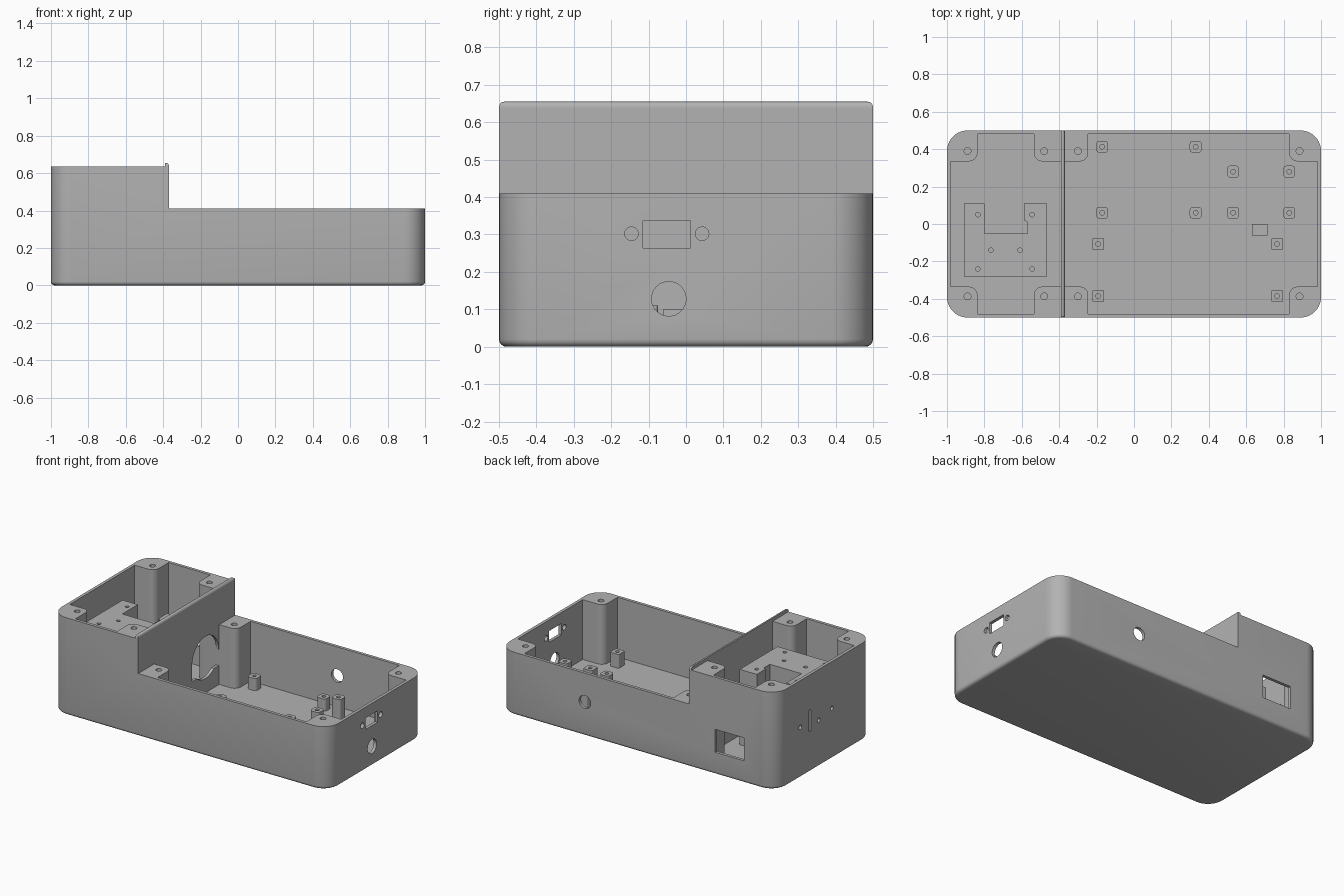
import bpy, bmesh
from math import radians
from mathutils import Matrix, Vector

if "Cube" in bpy.data.objects:
    bpy.data.objects.remove(bpy.data.objects["Cube"])

grey = bpy.data.materials.new("plain grey")
grey.use_nodes = True
grey.diffuse_color = (0.45, 0.45, 0.45, 1)
grey.node_tree.nodes["Principled BSDF"].inputs["Base Color"].default_value = grey.diffuse_color

FLOOR, LOW, HIGH = 0.02, 0.41, 0.635
WALL_L, WALL_R = -0.39, -0.37       # faces of the partition


def finish(bm, name):
    bmesh.ops.recalc_face_normals(bm, faces=bm.faces)
    mesh = bpy.data.meshes.new(name)
    bm.to_mesh(mesh)
    bm.free()
    mesh.materials.append(grey)
    obj = bpy.data.objects.new(name, mesh)
    bpy.context.collection.objects.link(obj)
    return obj


def prism(name, plan, z0, z1, radius=0, corners=(), foot=0):
    """Upright prism; chosen corners are rounded, and optionally its foot."""
    bm = bmesh.new()
    low = [bm.verts.new((x, y, z0)) for x, y in plan]
    top = [bm.verts.new((x, y, z1)) for x, y in plan]
    n = len(plan)
    bm.faces.new(low[::-1])
    bm.faces.new(top)
    for i in range(n):
        j = (i + 1) % n
        bm.faces.new((low[i], low[j], top[j], top[i]))
    if radius:
        edges = [bm.edges.get((low[i], top[i])) for i in corners]
        bmesh.ops.bevel(bm, geom=edges, offset=radius, segments=10,
                        affect='EDGES', profile=0.5)
    if foot:
        rim = [e for e in bm.edges if all(abs(v.co.z - z0) < 1e-5 for v in e.verts)]
        bmesh.ops.bevel(bm, geom=rim, offset=foot, segments=4,
                        affect='EDGES', profile=0.5)
    return finish(bm, name)


def rect(x0, x1, y0, y1):
    return [(x0, y0), (x1, y0), (x1, y1), (x0, y1)]


def box(x0, x1, y0, y1, z0, z1, name="cutter"):
    return prism(name, rect(x0, x1, y0, y1), z0, z1)


def rod(centre, r, depth, axis='Z'):
    bm = bmesh.new()
    direction = {'X': (1, 0, 0), 'Y': (0, 1, 0), 'Z': (0, 0, 1)}[axis]
    turn = Vector((0, 0, 1)).rotation_difference(Vector(direction)).to_matrix().to_4x4()
    bmesh.ops.create_cone(bm, cap_ends=True, segments=32, radius1=r, radius2=r,
                          depth=depth, matrix=Matrix.Translation(centre) @ turn)
    return finish(bm, "cutter")


def cut(target, cutter):
    mod = target.modifiers.new("cut", 'BOOLEAN')
    mod.operation, mod.solver, mod.object = 'DIFFERENCE', 'EXACT', cutter
    bpy.context.view_layer.objects.active = target
    bpy.ops.object.modifier_apply(modifier=mod.name)
    bpy.data.objects.remove(cutter)


def chamber(x0, x1, left, right):
    """Hollow whose plan leaves a screw boss in each corner."""
    y, s = 0.48, 0.335
    plan = [(x0, -s), (left, -s), (left, -y), (right, -y), (right, -s), (x1, -s),
            (x1, s), (right, s), (right, y), (left, y), (left, s), (x0, s)]
    return prism("cutter", plan, FLOOR, 0.8, 0.045, (1, 4, 7, 10))


# Case body, stepped and hollowed into two chambers
case = prism("case", rect(-1, 1, -0.5, 0.5), 0, HIGH, 0.11, range(4), 0.02)
cut(case, box(WALL_R, 1.2, -0.7, 0.7, LOW, 0.9))
cut(case, chamber(-0.98, WALL_L, -0.837, -0.535))
cut(case, chamber(WALL_R, 0.98, -0.245, 0.83))

# Screw holes in the corner bosses
for x, z in ((-0.89, HIGH), (-0.48, HIGH), (-0.30, LOW), (0.885, LOW)):
    for y in (-0.387, 0.39):
        cut(case, rod((x, y, z), 0.018, 0.3))

# Arched cable opening in the partition
cut(case, box(-0.42, -0.34, 0.055, 0.33, 0.145, 0.25))
cut(case, rod((-0.38, 0.1925, 0.25), 0.1375, 0.08, 'X'))

# Right end: connector slot, its screws and a round port
cut(case, box(0.95, 1.05, -0.115, 0.012, 0.264, 0.338))
for y, z, r in ((-0.146, 0.302, 0.018), (0.043, 0.302, 0.018), (-0.046, 0.128, 0.046)):
    cut(case, rod((1, y, z), r, 0.1, 'X'))

# Back: socket window and round port
cut(case, box(-0.77, -0.56, 0.45, 0.55, 0.145, 0.295))
cut(case, rod((0.38, 0.5, 0.222), 0.042, 0.1, 'Y'))

# Left end: switch slot and small holes
cut(case, box(-1.05, -0.95, 0.14, 0.16, 0.265, 0.405))
for y, z in ((0.25, 0.33), (0.06, 0.304), (-0.076, 0.33)):
    cut(case, rod((-1, y, z), 0.014, 0.1, 'X'))

# Raised lip on top of the partition, with rounded upper edges
lip = box(WALL_L, WALL_R, -0.5, 0.5, HIGH, 0.655, "partition_lip")
bm = bmesh.new()
bm.from_mesh(lip.data)
tops = [e for e in bm.edges if all(v.co.z > 0.65 for v in e.verts)
        and (abs(e.verts[0].co.y - e.verts[1].co.y) < 1e-4 or e.verts[0].co.x > -0.38)]
bmesh.ops.bevel(bm, geom=tops, offset=0.014, segments=4, affect='EDGES', profile=0.5)
bm.to_mesh(lip.data)
bm.free()

# Mounting block with a notch for the socket
plan = [(-0.91, -0.28), (-0.465, -0.28), (-0.465, 0.11), (-0.588, 0.11), (-0.588, 0.02),
        (-0.57, 0.01), (-0.57, -0.05), (-0.80, -0.05), (-0.80, 0.11), (-0.91, 0.11)]
block = prism("mounting_block", plan, FLOOR, 0.512)
for x, y in ((-0.835, 0.05), (-0.545, 0.05), (-0.835, -0.24), (-0.545, -0.24),
             (-0.765, -0.14), (-0.61, -0.14)):
    cut(block, rod((x, y, 0.512), 0.012, 0.15))

# Circuit board standoffs in three groups of four
groups = (((-0.17, 0.33), (0.06, 0.413), 0.10, 0.018),
          ((0.53, 0.83), (0.06, 0.28), 0.20, 0.018),
          ((-0.192, 0.765), (-0.385, -0.107), 0.11, 0.008))
for xs, ys, top, r in groups:
    for x in xs:
        for y in ys:
            h = 0.032
            post = prism("standoff", rect(x - h, x + h, y - h, y + h),
                         FLOOR, top, r, range(4))
            cut(post, rod((x, y, top), 0.012, 0.1))

# Plain support block
box(0.63, 0.715, -0.062, 0.0, FLOOR, 0.10, "support_block")

# Smooth the rounded surfaces and keep the hard edges
for obj in bpy.context.collection.objects:
    if obj.type == 'MESH' and grey.name in obj.data.materials:
        obj.select_set(True)
        bpy.context.view_layer.objects.active = obj
bpy.ops.object.shade_smooth_by_angle(angle=radians(30))
